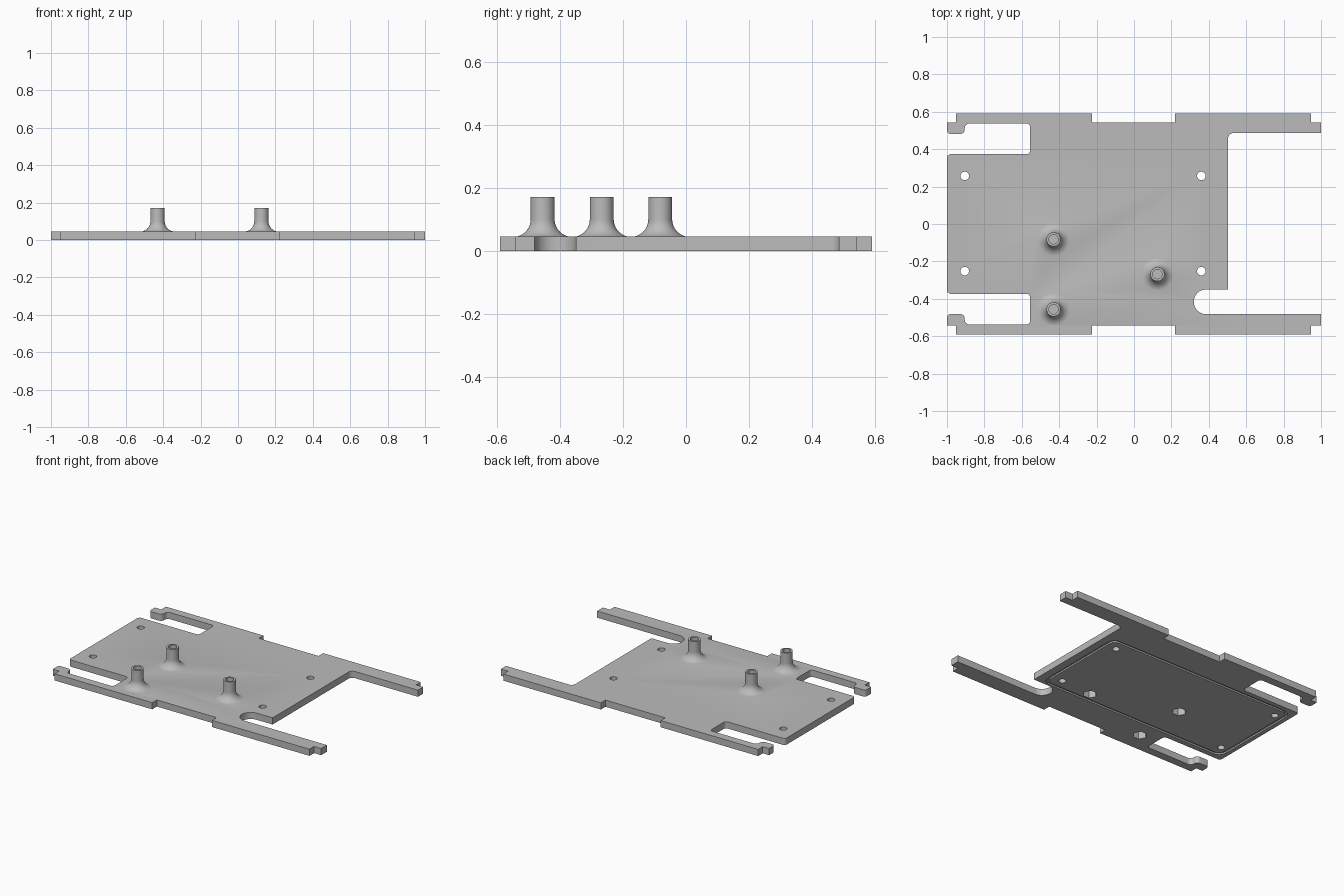
import bpy, bmesh
from math import pi, sin, cos, radians
from mathutils import Vector

cube = bpy.data.objects.get("Cube")
if cube:
    bpy.data.objects.remove(cube)

THICK = 0.045
TOP = 0.172

grey = bpy.data.materials.new("mid grey")
grey.use_nodes = True
grey.diffuse_color = (0.5, 0.5, 0.5, 1)
grey.node_tree.nodes["Principled BSDF"].inputs["Base Color"].default_value = (0.5, 0.5, 0.5, 1)


def rounded(points, steps=8):
    """Outline from (x, y, corner radius) entries, with true arc corners."""
    out = []
    for i, (x, y, r) in enumerate(points):
        p = Vector((x, y))
        if not r:
            out.append(p)
            continue
        a = (Vector(points[i - 1][:2]) - p).normalized()
        b = (Vector(points[(i + 1) % len(points)][:2]) - p).normalized()
        half = a.angle(b) / 2
        centre = p + (a + b).normalized() * (r / sin(half))
        tangent = r * cos(half) / sin(half)
        start, end = p + a * tangent - centre, p + b * tangent - centre
        sweep = start.angle(end)
        for k in range(steps + 1):
            t = k / steps
            out.append(centre + (start * sin((1 - t) * sweep) + end * sin(t * sweep)) / sin(sweep))
    return out


def finish(name, bm):
    bmesh.ops.recalc_face_normals(bm, faces=bm.faces)
    mesh = bpy.data.meshes.new(name)
    bm.to_mesh(mesh)
    bm.free()
    mesh.materials.append(grey)
    ob = bpy.data.objects.new(name, mesh)
    bpy.context.collection.objects.link(ob)
    return ob


def prism(name, outline, z0, z1):
    bm = bmesh.new()
    face = bm.faces.new([bm.verts.new((p[0], p[1], z0)) for p in outline])
    ext = bmesh.ops.extrude_face_region(bm, geom=[face])
    bmesh.ops.translate(bm, vec=(0, 0, z1 - z0),
                        verts=[v for v in ext["geom"] if isinstance(v, bmesh.types.BMVert)])
    return finish(name, bm)


def disc(x, y, r, n=32):
    return [(x + r * cos(2 * pi * k / n), y + r * sin(2 * pi * k / n)) for k in range(n)]


def combine(target, tool, operation):
    mod = target.modifiers.new(operation.title(), "BOOLEAN")
    mod.operation, mod.solver, mod.object = operation, "EXACT", tool
    bpy.context.view_layer.objects.active = target
    bpy.ops.object.modifier_apply(modifier=mod.name)
    bpy.data.objects.remove(tool)


def lathe(name, profile, x, y, n=40):
    bm = bmesh.new()
    verts = [bm.verts.new((r, 0, z)) for r, z in profile]
    edges = [bm.edges.new(pair) for pair in zip(verts, verts[1:])]
    bmesh.ops.spin(bm, geom=verts + edges, cent=(0, 0, 0), axis=(0, 0, 1),
                   angle=2 * pi, steps=n, use_merge=True)
    bmesh.ops.remove_doubles(bm, verts=bm.verts, dist=1e-5)
    bmesh.ops.translate(bm, vec=(x, y, 0), verts=bm.verts)
    return finish(name, bm)


# Plate outline: rear edge, clip arms at -x, long arms at +x
def long_edge(s):
    return [(1, s * 0.543, 0), (0.947, s * 0.543, 0), (0.947, s * 0.592, 0),
            (0.22, s * 0.592, 0), (0.22, s * 0.543, 0), (-0.225, s * 0.543, 0),
            (-0.225, s * 0.592, 0), (-0.952, s * 0.592, 0), (-0.952, s * 0.543, 0)]


def clip_arm(s):
    return [(-1, s * 0.543, 0), (-1, s * 0.481, 0.02), (-0.905, s * 0.481, 0.025),
            (-0.905, s * 0.537, 0.025), (-0.555, s * 0.537, 0.02),
            (-0.555, s * 0.373, 0.02), (-1, s * 0.373, 0.02)]


inner_right = [(1, -0.482, 0), (0.32, -0.482, 0.065), (0.32, -0.35, 0.065),
               (0.503, -0.35, 0), (0.503, 0.487, 0.03), (1, 0.487, 0)]
outline = (long_edge(1) + clip_arm(1) + clip_arm(-1)[::-1]
           + long_edge(-1)[::-1] + inner_right)
plate = prism("mounting_plate", rounded(outline), 0, THICK)

# Flared standoffs
posts = [(-0.43, -0.082), (-0.43, -0.456), (0.125, -0.268)]
R, FLARE = 0.038, 0.056
profile = [(0, 0.02), (R + FLARE, 0.02)]
for k in range(13):
    a = k / 12 * pi / 2
    profile.append((R + FLARE * (1 - sin(a)), THICK - 0.0005 + FLARE * (1 - cos(a))))
profile += [(R, TOP), (0, TOP)]
for x, y in posts:
    combine(plate, lathe("standoff", profile, x, y), "UNION")

# Screw bores from above, hexagonal nut pockets from below
for x, y in posts:
    combine(plate, prism("bore", disc(x, y, 0.025), 0.07, 0.3), "DIFFERENCE")
    combine(plate, prism("nut_pocket", disc(x, y, 0.045, 6), -0.1, 0.06), "DIFFERENCE")

# Corner screw holes
for x in (-0.905, 0.36):
    for y in (-0.252, 0.257):
        combine(plate, prism("screw_hole", disc(x, y, 0.023), -0.1, 0.2), "DIFFERENCE")


# Shallow seal groove in the underside
def ring(inset, z0, z1):
    x0, x1, y0, y1 = -0.97 + inset, 0.45 - inset, -0.337 + inset, 0.342 - inset
    r = 0.06 - inset
    return prism("groove", rounded([(x0, y0, r), (x1, y0, r), (x1, y1, r), (x0, y1, r)]), z0, z1)


groove = ring(0, -0.02, 0.01)
combine(groove, ring(0.018, -0.05, 0.05), "DIFFERENCE")
combine(plate, groove, "DIFFERENCE")

for ob in bpy.context.selected_objects:
    ob.select_set(False)
plate.select_set(True)
bpy.context.view_layer.objects.active = plate
bpy.ops.object.shade_smooth_by_angle(angle=radians(30))
